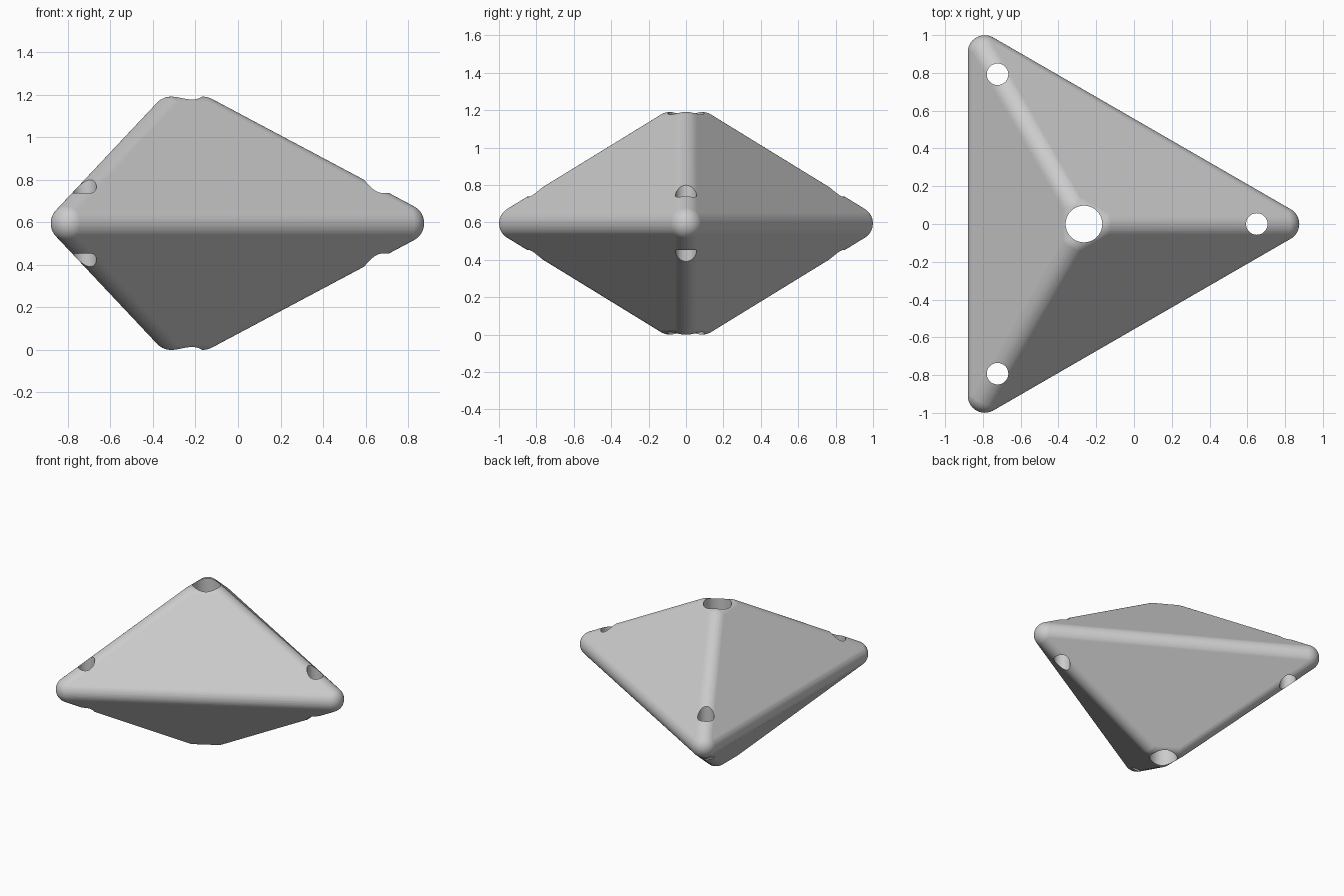
import bpy, bmesh, math
from mathutils import Vector

if "Cube" in bpy.data.objects:
    bpy.data.objects.remove(bpy.data.objects["Cube"])

R = 0.09                      # edge rounding radius
CX, CZ = -0.265, 0.595        # axis position and mid height
REACH, CAP, RISE = 1.05, 0.10, 0.505   # core corner radius, cap radius, cap height


def polar(radius, deg, z=0.0):
    a = math.radians(deg)
    return Vector((radius * math.cos(a), radius * math.sin(a), z))


# Core of the double pyramid with slightly cut-off tips
corners = [polar(REACH, d) for d in (0, 120, 240)]
tips = [polar(CAP, d, s * RISE) for d in (0, 120, 240) for s in (1, -1)]

# Directions of the flat sides, and arcs between them for the rounded edges
slope = math.atan2(RISE, (REACH - CAP) / 2)
flats = [polar(math.sin(slope), d, s * math.cos(slope))
         for d in (60, 180, 300) for s in (1, -1)]
flats += [Vector((0, 0, 1)), Vector((0, 0, -1))]
dirs = list(flats)
for i, a in enumerate(flats):
    for b in flats[i + 1:]:
        if a.dot(b) > -0.9:
            angle = a.angle(b)
            for k in range(1, 12):
                t = k / 12
                d = a * math.sin((1 - t) * angle) + b * math.sin(t * angle)
                dirs.append(d.normalized())
ball = bmesh.new()
bmesh.ops.create_icosphere(ball, subdivisions=4, radius=1)
dirs += [v.co.normalized() for v in ball.verts]
ball.free()

# Rounded body: hull around a ball at every core corner
bm = bmesh.new()
for p in corners + tips:
    for d in dirs:
        bm.verts.new(p + d * R)
bmesh.ops.remove_doubles(bm, verts=bm.verts[:], dist=0.0005)
bmesh.ops.convex_hull(bm, input=bm.verts[:], use_existing_faces=False)
bmesh.ops.delete(bm, geom=[v for v in bm.verts if not v.link_faces], context='VERTS')
bmesh.ops.dissolve_limit(bm, angle_limit=math.radians(0.2),
                         verts=bm.verts[:], edges=bm.edges[:])
bmesh.ops.recalc_face_normals(bm, faces=bm.faces[:])
mesh = bpy.data.meshes.new("rounded_double_pyramid")
bm.to_mesh(mesh)
bm.free()
body = bpy.data.objects.new("rounded_double_pyramid", mesh)
body.location = (CX, 0, CZ)
bpy.context.collection.objects.link(body)

grey = bpy.data.materials.new("light_grey")
grey.diffuse_color = (0.6, 0.6, 0.6, 1)
grey.use_nodes = True
grey.node_tree.nodes["Principled BSDF"].inputs["Base Color"].default_value = grey.diffuse_color
mesh.materials.append(grey)


# Vertical through holes: one on the axis, one near each corner
def drill(name, radius, spot):
    bpy.ops.mesh.primitive_cylinder_add(vertices=64, radius=radius, depth=2,
                                        location=(CX + spot.x, spot.y, CZ))
    cutter = bpy.context.object
    cutter.name = name
    cutter.hide_render = True
    cutter.data.materials.append(grey)
    bpy.ops.object.select_all(action='DESELECT')
    body.select_set(True)
    bpy.context.view_layer.objects.active = body
    mod = body.modifiers.new(name, 'BOOLEAN')
    mod.operation = 'DIFFERENCE'
    mod.solver = 'EXACT'
    mod.object = cutter
    bpy.ops.object.modifier_apply(modifier=mod.name)
    bpy.data.objects.remove(cutter)


drill("centre_hole", 0.097, Vector((0, 0, 0)))
for n, deg in enumerate((0, 120, 240)):
    drill(f"corner_hole_{n + 1}", 0.057, polar(0.915, deg))

# Smooth roundings, crisp hole rims, flat sides kept flat
bpy.ops.object.shade_smooth_by_angle(angle=math.radians(30))
weighted = body.modifiers.new("flat_sides", 'WEIGHTED_NORMAL')
weighted.keep_sharp = True
